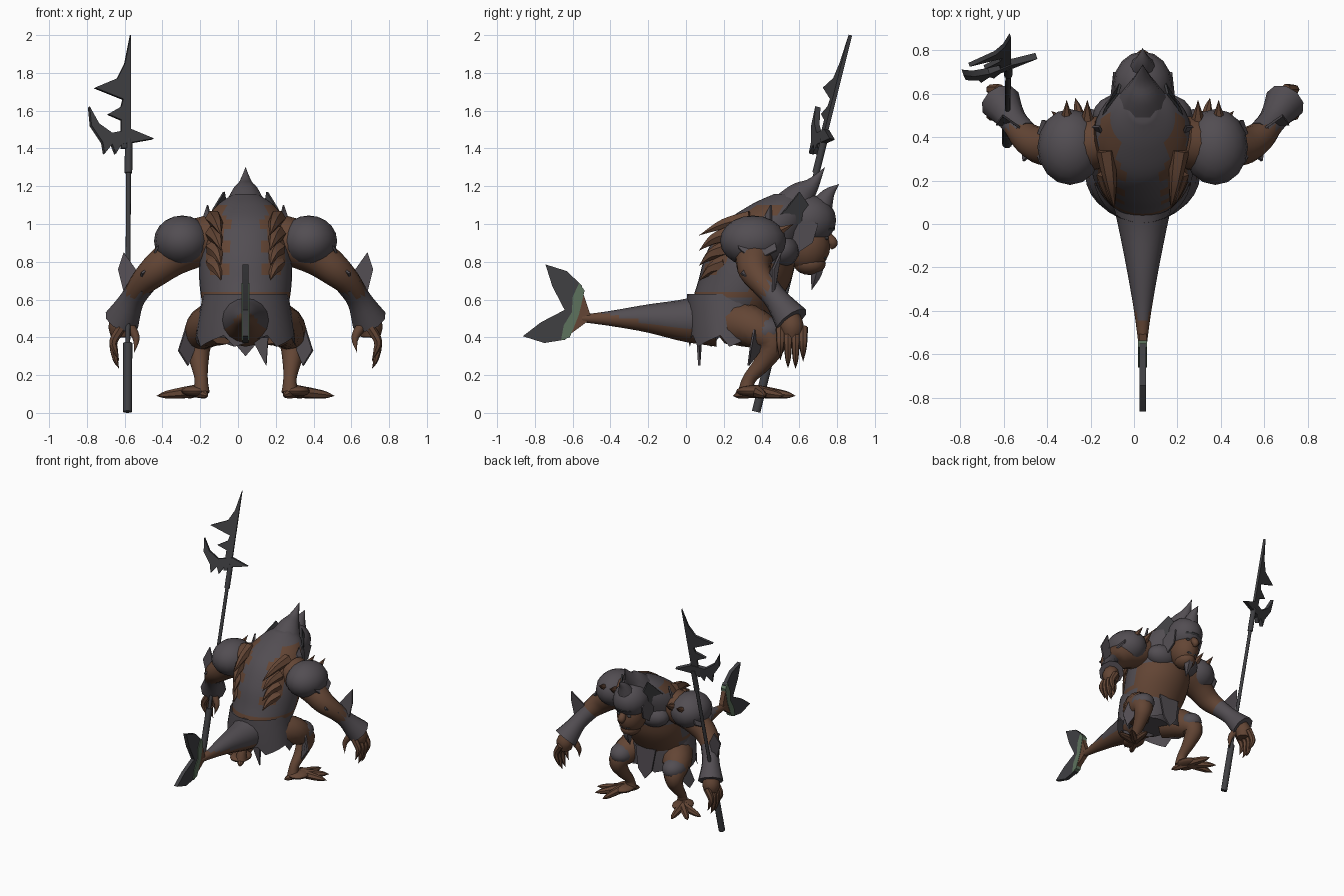
import bpy, bmesh, math
from mathutils import Vector

if "Cube" in bpy.data.objects:
    bpy.data.objects.remove(bpy.data.objects["Cube"], do_unlink=True)

CENTRE = .04  # x of the body's plane of symmetry


def material(name, *rgb):
    mat = bpy.data.materials.new(name)
    mat.use_nodes = True
    mat.diffuse_color = (*rgb, 1)
    shader = mat.node_tree.nodes["Principled BSDF"]
    shader.inputs["Base Color"].default_value = (*rgb, 1)
    shader.inputs["Roughness"].default_value = .8
    return mat


GREY = material("slate grey", .085, .075, .085)
BROWN = material("skin brown", .125, .06, .035)
DARK = material("dark iron", .05, .05, .055)
GREEN = material("moss green", .11, .17, .11)


def finish(name, bm, mats, rule=None):
    """Turn a bmesh into a smooth object with sharp creases, coloured by a rule."""
    bmesh.ops.recalc_face_normals(bm, faces=bm.faces)
    bm.normal_update()
    for face in bm.faces:
        face.smooth = True
        if rule:
            face.material_index = rule(face.calc_center_median(), face.normal)
    mesh = bpy.data.meshes.new(name)
    bm.to_mesh(mesh)
    bm.free()
    for mat in mats:
        mesh.materials.append(mat)
    mesh.set_sharp_from_angle(angle=math.radians(40))
    bpy.context.collection.objects.link(bpy.data.objects.new(name, mesh))


def smooth_path(points, steps):
    """Catmull-Rom curve through the points."""
    points = [Vector(p) for p in points]
    padded = [points[0], *points, points[-1]]
    path = []
    for a, b, c, d in zip(padded, padded[1:], padded[2:], padded[3:]):
        for step in range(steps):
            t = step / steps
            path.append(b + (c - a) * t / 2 + (a - b * 2.5 + c * 2 - d / 2) * t * t
                        + (b * 3 - a - c * 3 + d) / 2 * t ** 3)
    return path + [points[-1]]


def skin(name, rings, mats, rule=None, caps=True):
    """Bridge a series of closed rings."""
    bm = bmesh.new()
    rows = [[bm.verts.new(p) for p in ring] for ring in rings]
    for low, high in zip(rows, rows[1:]):
        for j in range(len(low)):
            bm.faces.new((low[j - 1], low[j], high[j], high[j - 1]))
    if caps:
        bm.faces.new(rows[0])
        bm.faces.new(rows[-1])
    finish(name, bm, mats, rule)


def circle(count):
    return [(math.cos(k * math.tau / count), math.sin(k * math.tau / count)) for k in range(count)]


def tube(name, points, mats, rule=None, sides=10, side=1):
    """Round limb through (offset, y, z, radius) points."""
    path = smooth_path(points, 4)
    spine = [Vector((CENTRE + side * p[0], p[1], p[2])) for p in path]
    span = spine[-1] - spine[0]
    up = Vector((0, 0, 1)) if abs(span.z) < span.length / 2 else Vector((0, 1, 0))
    rings = []
    for i, p in enumerate(path):
        along = spine[min(i + 1, len(spine) - 1)] - spine[max(i - 1, 0)]
        u = along.cross(up).normalized()
        v = along.cross(u).normalized()
        rings.append([spine[i] + (u * c + v * s) * max(p[3], .001) for c, s in circle(sides)])
    skin(name, rings, mats, rule)


def plate(name, points, mat=GREY, side=1, thick=.012):
    """Flat plate from an outline of (offset, y, z) points."""
    points = [Vector((CENTRE + side * x, y, z)) for x, y, z in points]
    area = sum((p.cross(q) for p, q in zip(points, points[1:] + points[:1])), Vector())
    shift = area.normalized() * thick / 2
    skin(name, [[p - shift for p in points], [p + shift for p in points]], [mat])


def ball(name, centre, size, mat=GREY, side=1):
    bm = bmesh.new()
    bmesh.ops.create_uvsphere(bm, u_segments=16, v_segments=10, radius=1)
    for v in bm.verts:
        x, y, z = (c + s * co for c, s, co in zip(centre, size, v.co))
        v.co = (CENTRE + side * x, y, z)
    finish(name, bm, [mat])


# Torso: hunched barrel, brown belly, brown ragged patches on the back
def torso_rule(c, normal):
    belly = normal.y > .25 and .52 < c.z < .8
    ragged = .1 + .025 * math.sin(c.z * 55)
    back = normal.y < .1 or normal.z > .6
    patch = back and .72 < c.z < 1.1 and c.y < .5 and ragged < abs(c.x - CENTRE) < .2
    return int(belly or patch or .615 < c.z < .635)


TORSO = [(.4, .22, .15), (.55, .25, .22), (.7, .31, .245), (.85, .35, .24),
         (1, .42, .22), (1.1, .49, .15), (1.16, .53, .06)]  # height, y, radius
skin("torso", [[(CENTRE + r * c, y + r * s, z) for c, s in circle(36)]
               for z, y, r in smooth_path(TORSO, 5)], [GREY, BROWN], torso_rule)


# Skirt with a ragged hem
def skirt_ring(z, width, depth, rag=0):
    return [(CENTRE + width * c, .23 + depth * s, z + rag * (k % 4 - 1.5))
            for k, (c, s) in enumerate(circle(28))]


skin("skirt", [skirt_ring(.63, .225, .225), skirt_ring(.5, .25, .225),
               skirt_ring(.38, .265, .215, .02), skirt_ring(.5, .2, .18)], [GREY], caps=False)
plate("skirt_tatter", [(.03, .08, .4), (.12, .06, .4), (.11, .07, .25)])
plate("loincloth", [(-.09, .46, .55), (.09, .46, .55), (.06, .47, .37), (0, .47, .3), (-.06, .47, .37)])

# Tail, brown below, with a forked fin whose lobes mirror across a tilted axis
tube("tail", [(0, .15, .5, .15), (0, 0, .49, .115), (0, -.2, .5, .075), (0, -.4, .5, .04), (0, -.55, .5, .02)],
     [GREY, BROWN], lambda c, normal: int(c.z < .44 - c.y / 5), sides=16)
TILT = Vector((0, -.95, .3))
ACROSS = Vector((0, .3, .95))
FIN_PARTS = [("tail_fin_root", BROWN, .036, [(0, 0), (.08, .11), (.09, 0)]),
             ("tail_fin_lobe", DARK, .03, [(.05, 0), (.1, .15), (.2, .2), (.32, .2), (.25, .1), (.15, 0)]),
             ("tail_fin_band", GREEN, .042, [(.07, 0), (.08, .13), (.12, .16), (.13, .08), (.11, 0)])]
for name, mat, thick, outline in FIN_PARTS:
    for flip in (1, -1):
        plate(name, [Vector((0, -.5, .5)) + TILT * u + ACROSS * v * flip for u, v in outline], mat, thick=thick)

# Head: brown face and grey beard under a pointed helmet
ball("face", (0, .64, .89), (.105, .125, .14), BROWN)
ball("jaw", (0, .655, .79), (.075, .085, .06), BROWN)
ball("mouth", (0, .735, .82), (.05, .01, .01), DARK)
tube("nose", [(0, .74, .95, .02), (0, .775, .9, .03), (0, .765, .87, .01)], [BROWN])
tube("beard", [(0, .7, .82, .035), (0, .69, .74, .035), (0, .665, .65, 0)], [GREY], sides=6)
ball("helmet", (0, .645, 1.02), (.135, .15, .135))
ball("helmet_brim", (0, .7, .975), (.1, .09, .025), DARK)
tube("helmet_crest", [(0, .56, 1.07, .13), (0, .61, 1.15, .085), (0, .67, 1.21, .04), (0, .735, 1.3, 0)], [GREY])
tube("brow_spike", [(0, .71, 1.08, .07), (0, .755, 1.16, .035), (0, .81, 1.21, 0)], [GREY])

for side, tag in ((1, "left_"), (-1, "right_")):
    def limb(name, *points, mat=BROWN, sides=10):
        tube(tag + name, points, [mat], sides=sides, side=side)

    def fin(name, *points, mat=GREY):
        plate(tag + name, points, mat, side)

    # Rows of back spines and shoulder spikes
    for row in range(4):
        z = 1.03 - .08 * row
        y = .2 + .14 / (row + 1) ** 2
        limb("back_spine", (.17, y, z, .045), (.15, y / 2 + .03, z - .03, .03), (.13, .07, z - .09, 0), sides=6)
    for x in (.255, .35):
        limb("shoulder_spike", (x, .47, .95, .035), (x, .57, 1, 0), sides=6)

    # Helmet fins, cheek guards and eyes
    fin("helmet_fin", (.1, .66, 1.08), (.115, .6, 1.17), (.17, .53, 1.08), (.2, .44, 1), (.15, .38, 1.05),
        (.17, .5, 1), (.13, .6, 1), mat=DARK)
    fin("cheek_guard", (.11, .58, 1.05), (.13, .7, 1), (.12, .67, .9), (.12, .58, .84), (.15, .52, .95))
    ball(tag + "eye", (.045, .745, .925), (.02, .01, .01), DARK, side)

    # Chest, shoulder and collar
    ball(tag + "chest", (.1, .5, .86), (.13, .1, .09), GREY, side)
    ball(tag + "shoulder_guard", (.335, .355, .91), (.15, .175, .135), GREY, side)
    fin("shoulder_skirt", (.38, .25, .95), (.47, .28, .87), (.5, .36, .8), (.46, .48, .86), (.4, .46, .96))
    fin("collar_spike", (.18, .4, 1), (.2, .45, 1.1), (.24, .45, .98))

    # Arm, flared bracer and elbow fins
    limb("arm", (.18, .38, .93, .12), (.28, .365, .89, .125), (.39, .36, .82, .1), (.48, .365, .75, .085),
         (.56, .42, .67, .065), (.63, .52, .55, .045), sides=14)
    limb("bracer", (.545, .41, .685, .07), (.6, .48, .6, .065), (.655, .56, .49, .095), mat=GREY)
    fin("elbow_fin", (.56, .44, .73), (.645, .5, .85), (.675, .46, .76), (.64, .46, .62), (.59, .46, .6))
    fin("elbow_spike", (.47, .35, .8), (.55, .29, .74), (.56, .4, .66))

    # Hand with clawed fingers
    limb("palm", (.64, .54, .53, .05), (.66, .56, .46, .065), (.66, .56, .4, .05))
    limb("thumb", (.63, .52, .48, .03), (.58, .5, .4, .02), (.59, .48, .32, 0))
    for finger in range(4):
        y = .5 + .04 * finger
        low = .3 - .05 * math.sin(finger)
        limb("finger", (.66, y, .45, .026), (.7, y, .38, .023), (.69, y, low + .03, .015), (.67, y, low - .02, 0), sides=7)

    # Crouched leg with knee guard
    limb("leg", (.13, .24, .48, .12), (.21, .36, .45, .11), (.25, .455, .37, .075), (.245, .41, .27, .05),
         (.235, .335, .18, .035), (.235, .32, .11, .045), sides=12)
    ball(tag + "knee_guard", (.235, .42, .43), (.09, .11, .08), GREY, side)
    fin("knee_fin", (.26, .42, .45), (.32, .36, .44), (.355, .34, .33), (.305, .33, .25), (.27, .4, .34))

    # Foot with splayed clawed toes
    ball(tag + "foot", (.265, .36, .115), (.075, .095, .03), BROWN, side)
    heel = Vector((.265, .37, .115))
    for x, y in ((.47, .42), (.42, .52), (.31, .58), (.2, .25)):
        tip = Vector((x, y, .09))
        limb("toe", (*heel, .035), (*heel.lerp(tip, .5), .027), (*heel.lerp(tip, .8), .018), (*tip, 0), sides=7)


# Polearm leaning forward through the right hand
def lean(z):
    return .37 + z / 4


for name, low, high, radius in (("spear_butt", 0.006, .37, .024), ("spear_shaft", .35, 1.3, .013),
                                ("spear_socket", 1.27, 1.45, .02)):
    tube(name, [(.004 * z - .625, lean(z), z, radius) for z in (low, high)], [DARK])

# Polearm head: outlines measured sideways and up from the socket
BLADE = [(0, .6), (0, 0), (.05, 0), (.05, .15), (.12, .18), (.05, .22), (.04, .26), (.19, .32), (.07, .37), (.03, .45)]
CRESCENT = [(.22, .22), (.21, .12), (.15, .03), (.14, -.03), (.1, .02), (.08, -.03), (.05, .02),
            (-.12, .05), (0, .1), (.1, .08), (.17, .13)]
for name, outline, thick in (("spear_blade", BLADE, .02), ("spear_crescent", CRESCENT, .03)):
    plate(name, [(-.61 - u, lean(1.4 + v) - .35 * u, 1.4 + v) for u, v in outline], DARK, thick=thick)
